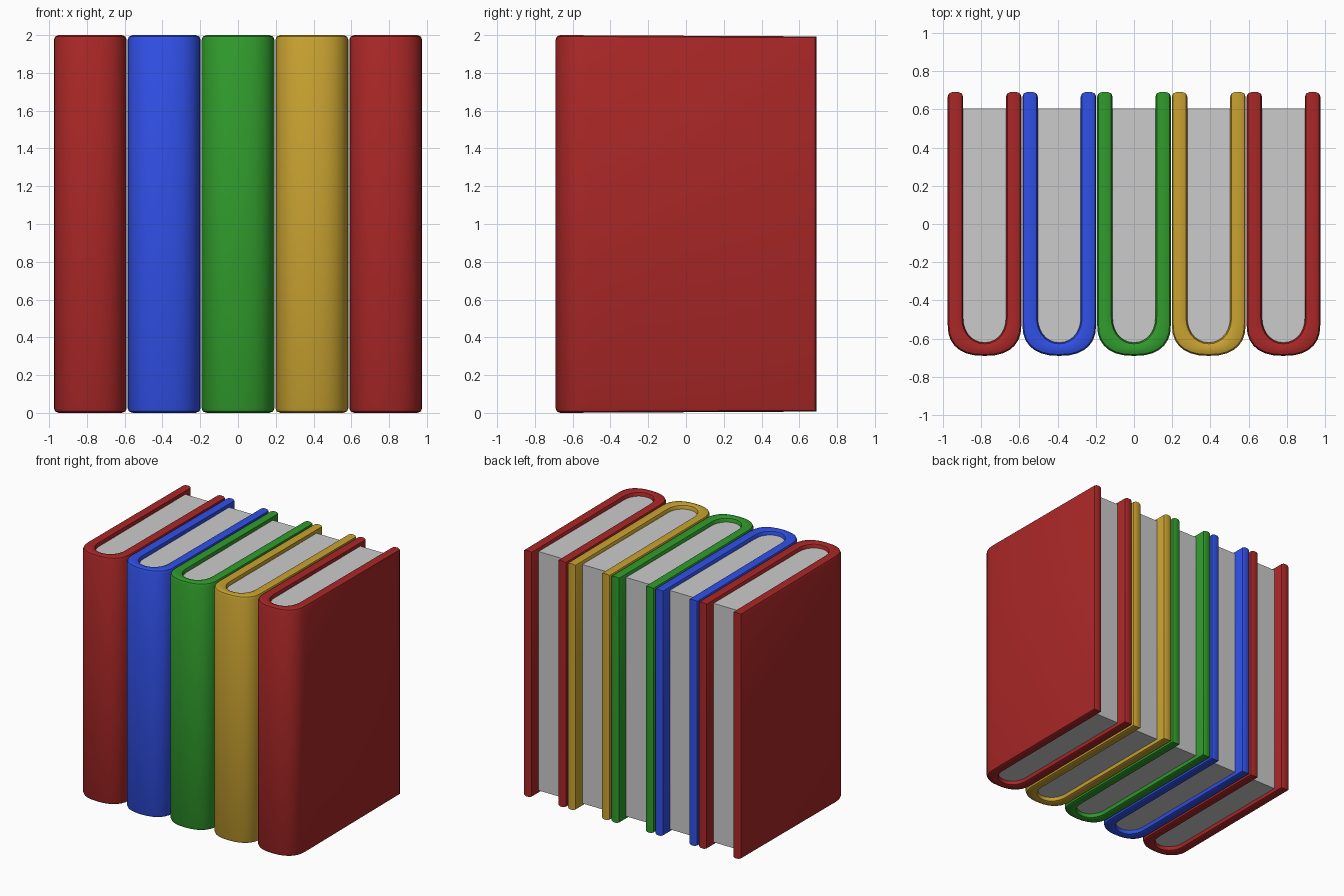
import bpy, bmesh, math

if "Cube" in bpy.data.objects:
    bpy.data.objects.remove(bpy.data.objects["Cube"])

SPACING = 0.391
COLOURS = {"red": (0.40, 0.02, 0.02, 1), "blue": (0.03, 0.08, 0.80, 1),
           "green": (0.03, 0.33, 0.025, 1), "gold": (0.58, 0.36, 0.03, 1)}
MATS = {}
for key, rgba in COLOURS.items():
    MATS[key] = bpy.data.materials.new(key + "_cover")
    MATS[key].diffuse_color = rgba


def u_path(half, depth, cy, back, power, n=14):
    """U-shaped outline: back end, rounded spine, back end."""
    pts = [(-half, back)]
    for i in range(n + 1):
        a = math.pi * i / n
        c, s = math.cos(a), math.sin(a)
        k = 2 / power
        pts.append((-half * math.copysign(abs(c) ** k, c), cy - depth * abs(s) ** k))
    return pts + [(half, back)]


def finish(bm, name, x, mat=None):
    bmesh.ops.recalc_face_normals(bm, faces=bm.faces)
    me = bpy.data.meshes.new(name)
    bm.to_mesh(me)
    bm.free()
    ob = bpy.data.objects.new(name, me)
    ob.location.x = x
    bpy.context.collection.objects.link(ob)
    if mat:
        me.materials.append(mat)
    bpy.ops.object.select_all(action='DESELECT')
    ob.select_set(True)
    bpy.context.view_layer.objects.active = ob
    bpy.ops.object.shade_smooth_by_angle(angle=math.radians(40))


def extrude_up(bm, height):
    top = bmesh.ops.extrude_face_region(bm, geom=bm.faces[:])
    verts = [g for g in top["geom"] if isinstance(g, bmesh.types.BMVert)]
    bmesh.ops.translate(bm, verts=verts, vec=(0, 0, height))


def cover(name, x, mat):
    bm = bmesh.new()
    outer = [bm.verts.new((px, py, 0)) for px, py in u_path(0.193, 0.165, -0.525, 0.69, 2.4)]
    inner = [bm.verts.new((px, py, 0)) for px, py in u_path(0.112, 0.13, -0.49, 0.69, 2.1)]
    for i in range(len(outer) - 1):
        bm.faces.new((outer[i], outer[i + 1], inner[i + 1], inner[i]))
    extrude_up(bm, 2)
    # round the rims and the upright fore edges
    edges = []
    for e in bm.edges:
        a, b = e.verts
        if e.calc_face_angle(0) < 1.0:
            continue
        if a.co.y > 0.68 and b.co.y > 0.68 and abs(a.co.z - b.co.z) < 0.01:
            continue
        edges.append(e)
    bmesh.ops.bevel(bm, geom=edges, offset=0.024, offset_type='OFFSET', segments=2,
                    profile=0.5, affect='EDGES', clamp_overlap=True)
    # boards taper very slightly towards the fore edge
    for v in bm.verts:
        v.co.z = 1 + (v.co.z - 1) * (1 - 0.005 * (v.co.y + 0.69))
    finish(bm, name, x, mat)


def pages(name, x):
    bm = bmesh.new()
    bm.faces.new([bm.verts.new((px, py, 0.035))
                  for px, py in u_path(0.114, 0.132, -0.49, 0.605, 2.1)])
    extrude_up(bm, 1.93)
    finish(bm, name, x)


# row of five books
for i, colour in enumerate(["red", "blue", "green", "gold", "red"]):
    x = (i - 2) * SPACING
    cover(f"book_cover_{i + 1}", x, MATS[colour])
    pages(f"book_pages_{i + 1}", x)

for m in bpy.data.materials:
    if m.users and not m.is_grease_pencil:
        m.use_nodes = True
        m.node_tree.nodes["Principled BSDF"].inputs["Base Color"].default_value = m.diffuse_color
